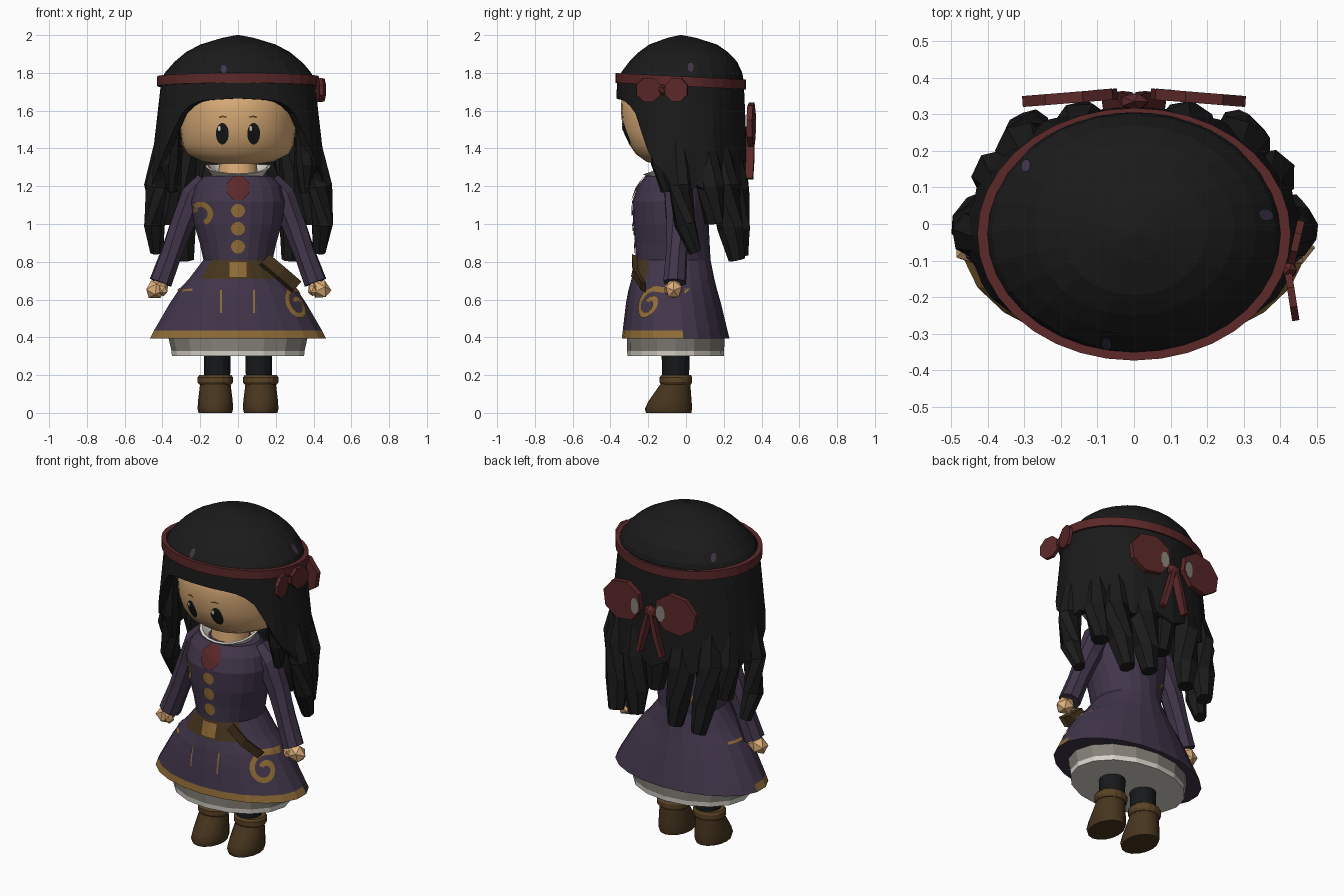
import bpy, bmesh, math
from mathutils import Vector, Matrix
from mathutils.bvhtree import BVHTree

if "Cube" in bpy.data.objects:
    bpy.data.objects.remove(bpy.data.objects["Cube"])


def material(name, r, g, b):
    m = bpy.data.materials.new(name)
    m.diffuse_color = (r, g, b, 1)
    m.use_nodes = True
    m.node_tree.nodes["Principled BSDF"].inputs["Base Color"].default_value = m.diffuse_color
    return m


HAIR = material("soft black", .0105, .0105, .0105)
PURPLE = material("plum cloth", .053, .036, .069)
RED = material("dark red ribbon", .105, .021, .022)
SKIN = material("skin", .73, .43, .195)
BOOT = material("dark leather", .062, .035, .013)
LEATHER = material("mid leather", .10, .055, .018)
GOLD = material("old gold", .28, .15, .038)
GREY = material("grey linen", .24, .225, .195)
WHITE = material("white linen", .68, .65, .58)
INK = material("blue black", .0085, .0095, .010)


def make(name, verts, faces, mats, smooth=False, fix=True):
    me = bpy.data.meshes.new(name)
    me.from_pydata(verts, [], faces)
    for m in mats:
        me.materials.append(m)
    if fix:
        bm = bmesh.new()
        bm.from_mesh(me)
        bmesh.ops.recalc_face_normals(bm, faces=bm.faces)
        bm.to_mesh(me)
        bm.free()
    for p in me.polygons:
        p.use_smooth = smooth
    ob = bpy.data.objects.new(name, me)
    bpy.context.collection.objects.link(ob)
    return ob


def skin_rings(rings, caps=True):
    n = len(rings[0])
    verts = [v for r in rings for v in r]
    faces = [(k * n + i, k * n + (i + 1) % n, (k + 1) * n + (i + 1) % n, (k + 1) * n + i)
             for k in range(len(rings) - 1) for i in range(n)]
    if caps:
        faces += [tuple(range(n)), tuple(range(len(verts) - n, len(verts)))]
    return verts, faces


def loft(name, sections, n, mats, cx=0, smooth=False, caps=True):
    """Stack of ellipses given as (z, half width, front y, back y)."""
    rings = []
    for z, rx, yf, yb in sections:
        rings.append([(cx + rx * math.sin(i * math.tau / n),
                       (yf + yb) / 2 - (yb - yf) / 2 * math.cos(i * math.tau / n), z) for i in range(n)])
    return make(name, *skin_rings(rings, caps), mats, smooth)


def tube(name, pts, n, mat, flat=1.0):
    """Tapered tube along (x, y, z, radius) points."""
    rings = []
    for k, p in enumerate(pts):
        a, b = pts[max(k - 1, 0)], pts[min(k + 1, len(pts) - 1)]
        q = (Vector(b[:3]) - Vector(a[:3])).to_track_quat('Z', 'Y')
        rings.append([Vector(p[:3]) + q @ Vector((p[3] * math.cos((i + .5) * math.tau / n),
                      p[3] * flat * math.sin((i + .5) * math.tau / n), 0)) for i in range(n)])
    return make(name, *skin_rings(rings), [mat])


def blob(name, loc, scale, mat, rot=(0, 0, 0)):
    bpy.ops.mesh.primitive_ico_sphere_add(subdivisions=1, radius=1, location=loc, rotation=rot)
    ob = bpy.context.object
    ob.name, ob.scale = name, scale
    ob.data.materials.append(mat)


def project(target, pts, turn=0, lift=.006):
    """Lay (u, z) points on a surface, seen along a direction turned about z."""
    me = target.data
    tree = BVHTree.FromPolygons([v.co for v in me.vertices], [p.vertices[:] for p in me.polygons])
    u, d = Vector((math.cos(turn), math.sin(turn), 0)), Vector((-math.sin(turn), math.cos(turn), 0))
    out = []
    for a, z in pts:
        start = u * a - d * 2 + Vector((0, 0, z))
        hit = tree.ray_cast(start, d)
        if hit[0] is None:
            hit = tree.find_nearest(start + d * 1.8)
        out.append(hit[0] - d * lift)
    return out


def patch(name, target, cx, cz, rx, rz, mat, n=16, lift=.006, turn=0):
    pts = [(cx, cz)] + [(cx + s * rx * math.cos((i + .5) * math.tau / n), cz + s * rz * math.sin((i + .5) * math.tau / n))
                        for s in (.5, 1) for i in range(n)]
    faces = [(0, 1 + i, 1 + (i + 1) % n) for i in range(n)]
    faces += [(1 + i, 1 + n + i, 1 + n + (i + 1) % n, 1 + (i + 1) % n) for i in range(n)]
    return make(name, project(target, pts, turn, lift), faces, [mat], fix=False)


def strip(name, target, line, width, mat, turn=0, lift=.006):
    """Ribbon of four quads across, following a line of (u, z) points."""
    pts = []
    for k, p in enumerate(line):
        a, b = Vector(line[max(k - 1, 0)]), Vector(line[min(k + 1, len(line) - 1)])
        t = (b - a).normalized() * width
        pts += [(p[0] - t.y * s, p[1] + t.x * s) for s in (.5, .25, 0, -.25, -.5)]
    faces = [(5 * k + j, 5 * k + j + 1, 5 * k + j + 6, 5 * k + j + 5)
             for k in range(len(line) - 1) for j in range(4)]
    return make(name, project(target, pts, turn, lift), faces, [mat], fix=False)


def spiral(cx, cz, r0, r1, a0, a1, n=28):
    return [(cx + (r0 + (r1 - r0) * k / n) * math.cos(a0 + (a1 - a0) * k / n),
             cz + (r0 + (r1 - r0) * k / n) * math.sin(a0 + (a1 - a0) * k / n)) for k in range(n + 1)]


# Dress, with belt and hem coloured across the front
dress = loft("dress", [(.395, .47, -.34, .23), (.435, .45, -.335, .22), (.58, .365, -.318, .185),
                       (.65, .318, -.305, .165), (.71, .262, -.288, .15), (.81, .185, -.265, .13),
                       (.90, .205, -.27, .125), (1.0, .235, -.28, .12),
                       (1.12, .25, -.285, .12), (1.2, .23, -.255, .10), (1.255, .18, -.215, .06)],
             22, [PURPLE, GOLD, BOOT])
for p in dress.data.polygons:
    if p.center.z < .43 and p.center.y < -.03 and abs(p.normal.z) < .9:
        p.material_index = 1
    elif .71 < p.center.z < .81 and p.center.y < -.19:
        p.material_index = 2

# Underskirt with white lower edge and lining
under = loft("underskirt", [(.30, .35, -.31, .20), (.328, .352, -.312, .202), (.45, .38, -.315, .205)],
             16, [GREY, WHITE])
for p in under.data.polygons:
    if p.center.z < .32:
        p.material_index = 1

# Dress details
for z in (1.07, .975, .88):
    patch("button", dress, 0, z, .037, .036, GOLD)
strip("buckle", dress, [(0, .72), (0, .76), (0, .80)], .09, GOLD)
patch("neck_tie", dress, 0, 1.19, .064, .068, RED, 8, .009)
for x in (-.09, .085):
    strip("pleat_line", dress, [(x, .65 - .03 * k) for k in range(5)], .009, GOLD)
strip("skirt_dash", dress, [(-.33, .652), (-.29, .652), (-.24, .652)], .014, GOLD)
strip("hip_dash", dress, [(-.02 + .04 * k, .655) for k in range(5)], .012, GOLD, math.radians(270))
strip("chest_swirl", dress, spiral(-.195, 1.05, .045, .058, -1.2, 2.9, 14), .028, GOLD)
strip("back_swirl", dress, spiral(.05, .90, .025, .04, -1, 3.5, 12), .022, GOLD, math.radians(225))
strip("skirt_swirl", dress, spiral(.085, .575, .022, .082, math.pi * 2.8, math.pi * .5) +
      [(.13, .652), (.18, .645), (.22, .65)], .028, GOLD, math.pi / 4)

# Scabbard: flat bar lying across the belt
across, thick = Vector((.02, 0, .023)), Vector((.006, -.014, .006))
ends = [Vector((.14, -.272, .812)), Vector((.225, -.268, .74)), Vector((.31, -.225, .667))]
make("belt_scabbard", *skin_rings([[e + across + thick, e + across - thick, e - across - thick,
                                    e - across + thick] for e in ends]), [BOOT])

# Neck, collar and head
loft("neck", [(1.2, .11, -.18, .03), (1.37, .10, -.17, .03)], 14, [SKIN], smooth=True)
collar = loft("collar", [(1.245, .13, -.20, .05), (1.315, .175, -.225, .07), (1.315, .16, -.21, .055),
                         (1.25, .115, -.185, .035)], 20, [WHITE], caps=False)
for v in collar.data.vertices:
    if v.co.z > 1.3:
        v.co.z -= .05 * max(0, (-v.co.y - .07) / .15)
head = loft("head", [(1.315, .10, -.15, .08), (1.33, .19, -.21, .14), (1.37, .27, -.265, .2),
                     (1.42, .295, -.30, .23), (1.5, .305, -.335, .25), (1.6, .31, -.345, .26),
                     (1.7, .31, -.34, .26), (1.8, .26, -.27, .2)], 32, [SKIN], smooth=True)
for s in (-1, 1):
    patch("eye", head, s * .083, 1.478, .034, .057, INK)
    patch("eye_glint", head, s * .083 - .016, 1.505, .008, .015, WHITE, 8, .009)
    strip("brow", head, [(s * .06, 1.565), (s * .08, 1.57), (s * .10, 1.565)], .008, LEATHER)

# Hair cap with small plum flecks
cap = loft("hair_cap", [(1.70, .385, -.345, .285), (1.76, .405, -.36, .305), (1.80, .388, -.345, .298),
                        (1.86, .335, -.30, .27), (1.91, .275, -.25, .222), (1.95, .20, -.195, .165),
                        (1.985, .085, -.10, .055), (2.0, .008, -.033, -.02)], 24, [HAIR])
patch("fleck", cap, -.075, 1.82, .015, .024, PURPLE, 8)
patch("fleck", cap, .025, 1.83, .017, .025, PURPLE, 8, turn=math.radians(90))
patch("fleck", cap, .176, 1.83, .015, .022, PURPLE, 8, turn=math.radians(210))

# Hair shell: lower edge opens around the face and drops at the sides and back
EDGE = [(0, 1.665), (28, 1.655), (43, 1.61), (51, 1.51), (59, 1.40), (70, 1.28), (85, 1.17), (180, 1.19)]


def edge_z(a):
    for (a0, z0), (a1, z1) in zip(EDGE, EDGE[1:]):
        if a <= a1:
            return z0 + (z1 - z0) * (a - a0) / (a1 - a0)


N, ROWS = 48, 5
rings = []
for r in range(ROWS + 1):
    ring = []
    for i in range(N):
        deg = i * 360 / N
        side = min(deg, 360 - deg)
        z = 1.77 + (edge_z(side) - 1.77) * r / ROWS
        if r == ROWS and side > 60:
            z += .03 * math.cos(math.radians(deg) * 12 + math.pi)
        t, a = (1.77 - z) / .6, math.radians(deg)
        wave = 1 + .02 * t * math.cos(a * 12)
        ring.append(((.405 + .06 * t) * wave * math.sin(a),
                     -.03 - (.335 + (.01 if math.cos(a) > 0 else .02) * t) * wave * math.cos(a), z))
    rings.append(ring)
shell = make("hair_shell", *skin_rings(rings, False), [HAIR])
mod = shell.modifiers.new("thickness", 'SOLIDIFY')
mod.thickness, mod.offset = .045, -1

# Hanging hair locks, rooted inside the shell
LOCKS = {
    "front_lock": [(.34, -.165, 1.55, .035), (.36, -.13, 1.32, .055), (.345, -.11, 1.17, .025)],
    "side_lock": [(.38, -.04, 1.5, .045), (.435, -.03, 1.2, .065), (.445, -.005, 1.0, .058), (.43, .05, .85, .035)],
    "rear_side_lock": [(.345, .11, 1.42, .05), (.37, .13, 1.2, .075), (.365, .15, 1.0, .05)],
    "corner_lock": [(.26, .17, 1.45, .05), (.30, .20, 1.2, .08), (.29, .235, .98, .07), (.275, .27, .81, .045)],
    "back_lock": [(.13, .235, 1.42, .05), (.145, .25, 1.18, .085), (.14, .27, .97, .07), (.13, .285, .83, .045)],
}
for s in (-1, 1):
    for name, pts in LOCKS.items():
        tube(name, [(s * x, y, z, r) for x, y, z, r in pts], 7, HAIR)
tube("middle_lock", [(0, .24, 1.4, .05), (.01, .25, 1.18, .075), (.02, .255, 1.0, .045)], 7, HAIR)

# Headband, slightly lower at the back
band = loft("headband", [(1.73, .415, -.36, .305), (1.73, .428, -.373, .317), (1.782, .428, -.373, .317),
                         (1.782, .40, -.35, .295), (1.73, .415, -.36, .305)], 36, [RED], caps=False)
for v in band.data.vertices:
    v.co.z -= .05 * (v.co.y + .03)


def disc(name, loc, rx, rz, thick, turn, roll=0, mat=RED):
    """Flat eight-sided ribbon loop, facing y before turning about z."""
    bpy.ops.mesh.primitive_cylinder_add(vertices=8, radius=1, depth=1)
    ob = bpy.context.object
    ob.name = name
    ob.data.transform(Matrix.Translation(loc) @ Matrix.Rotation(turn, 4, 'Z') @ Matrix.Rotation(roll, 4, 'Y') @
                      Matrix.Diagonal((rx, thick, rz, 1)) @ Matrix.Rotation(math.pi / 2, 4, 'X') @
                      Matrix.Rotation(math.pi / 8, 4, 'Z'))
    ob.data.materials.append(mat)


# Back bow with pale folds, and side bow
for s in (-1, 1):
    disc("back_bow_loop", (s * .175, .345, 1.525), .135, .12, .03, -s * .08, s * .15)
    disc("back_bow_fold", (s * .085, .353, 1.515), .028, .05, .03, -s * .08, 0, GREY)
    tube("back_bow_tail", [(s * .01, .34, 1.48, .027), (s * .04, .335, 1.36, .038), (s * .075, .33, 1.24, .035)],
         4, RED, .5)
blob("back_bow_knot", (0, .335, 1.49), (.045, .025, .045), RED)
disc("side_bow_loop", (.443, -.05, 1.71), .065, .066, .02, math.radians(77))
disc("side_bow_loop", (.432, -.20, 1.71), .07, .068, .02, math.radians(99))
blob("side_bow_knot", (.425, -.125, 1.71), (.022, .025, .03), RED)

# Arms, hands, legs and boots
for s in (-1, 1):
    tube("sleeve", [(s * .17, -.05, 1.23, .055), (s * .23, -.045, 1.15, .075), (s * .295, -.04, 1.0, .066),
                    (s * .355, -.05, .84, .058), (s * .41, -.06, .69, .062)], 8, PURPLE)
    blob("hand", (s * .435, -.065, .655), (.062, .05, .052), SKIN, (0, s * .5, 0))
    blob("thumb", (s * .395, -.09, .655), (.028, .028, .038), SKIN)
    loft("leg", [(.12, .07, -.125, .015), (.36, .072, -.13, .02)], 14, [INK], cx=s * .11)
    loft("boot", [(0, .088, -.212, .028), (.02, .094, -.218, .032), (.06, .092, -.20, .03),
                  (.11, .086, -.165, .026), (.16, .08, -.13, .022)], 16, [BOOT], cx=s * .12, smooth=True)
    loft("boot_cuff", [(.15, .085, -.133, .026), (.163, .094, -.14, .033), (.188, .094, -.14, .033),
                       (.20, .085, -.13, .026)], 16, [LEATHER], cx=s * .12)

# Crisp edges on the smooth parts
for ob in bpy.data.objects:
    ob.select_set(ob.name.split(".")[0] in ("head", "neck", "boot"))
bpy.context.view_layer.objects.active = head
bpy.ops.object.shade_smooth_by_angle(angle=math.radians(40))
